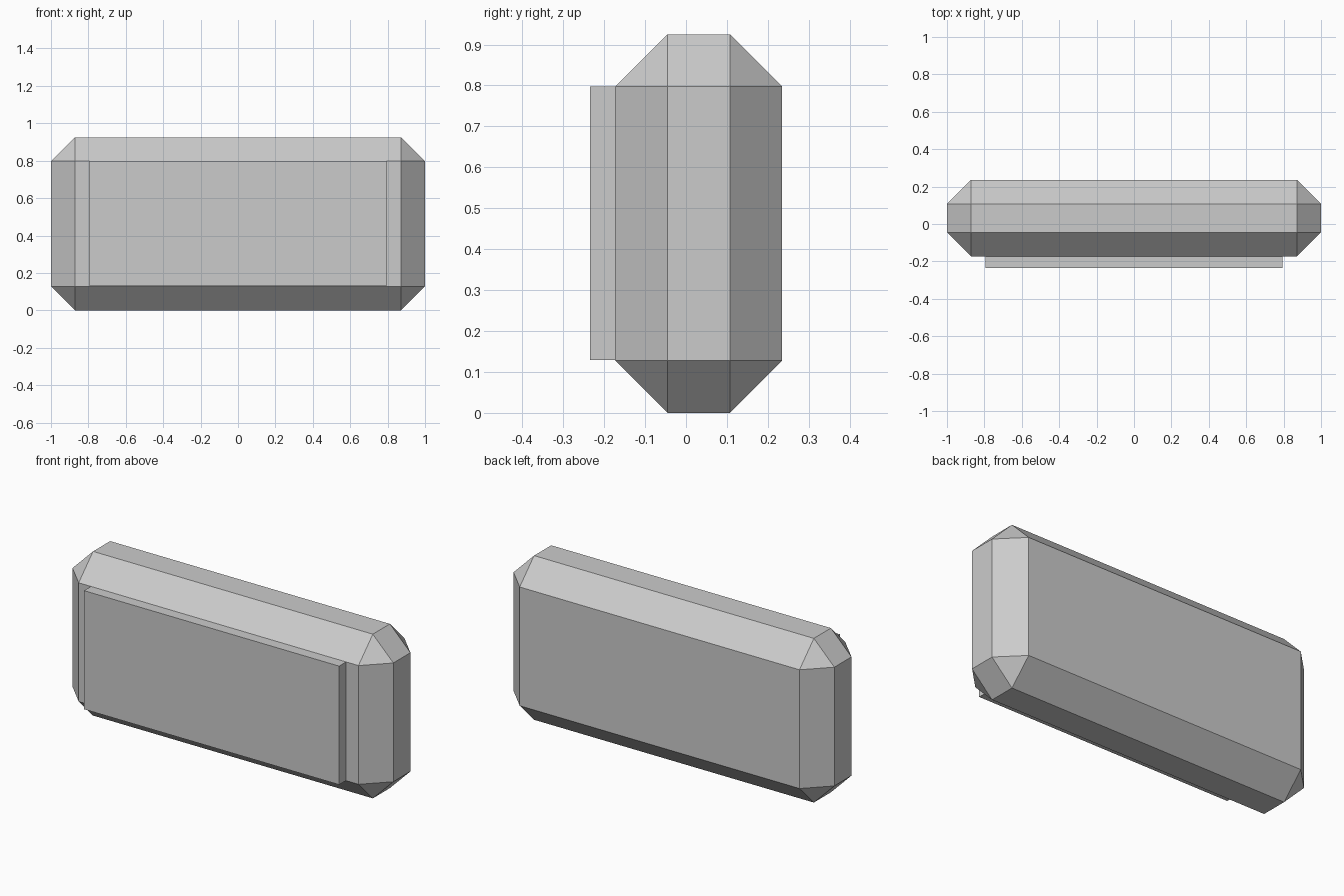
import bpy

default = bpy.data.objects.get("Cube")
if default:
    bpy.data.objects.remove(default, do_unlink=True)

# One plain grey for the whole model
GREY = (0.6, 0.6, 0.6, 1.0)
grey = bpy.data.materials.new("light_grey")
grey.use_nodes = True
grey.diffuse_color = GREY
grey.node_tree.nodes["Principled BSDF"].inputs["Base Color"].default_value = GREY


def box(name, low, high):
    """Axis-aligned box between two corners."""
    centre = [(a + b) / 2 for a, b in zip(low, high)]
    bpy.ops.mesh.primitive_cube_add(size=1, location=centre)
    obj = bpy.context.object
    obj.name = name
    obj.scale = [b - a for a, b in zip(low, high)]
    bpy.ops.object.transform_apply(location=False, rotation=False, scale=True)
    obj.data.materials.append(grey)
    return obj


# Body with wide flat chamfers on every edge
body = box("body", (-1, -0.173, 0), (1, 0.235, 0.925))
chamfer = body.modifiers.new("chamfer", 'BEVEL')
chamfer.width = 0.128
chamfer.segments = 1
chamfer.limit_method = 'NONE'

# Raised panel on the front face
box("front_panel", (-0.795, -0.235, 0.129), (0.795, -0.173, 0.797))
